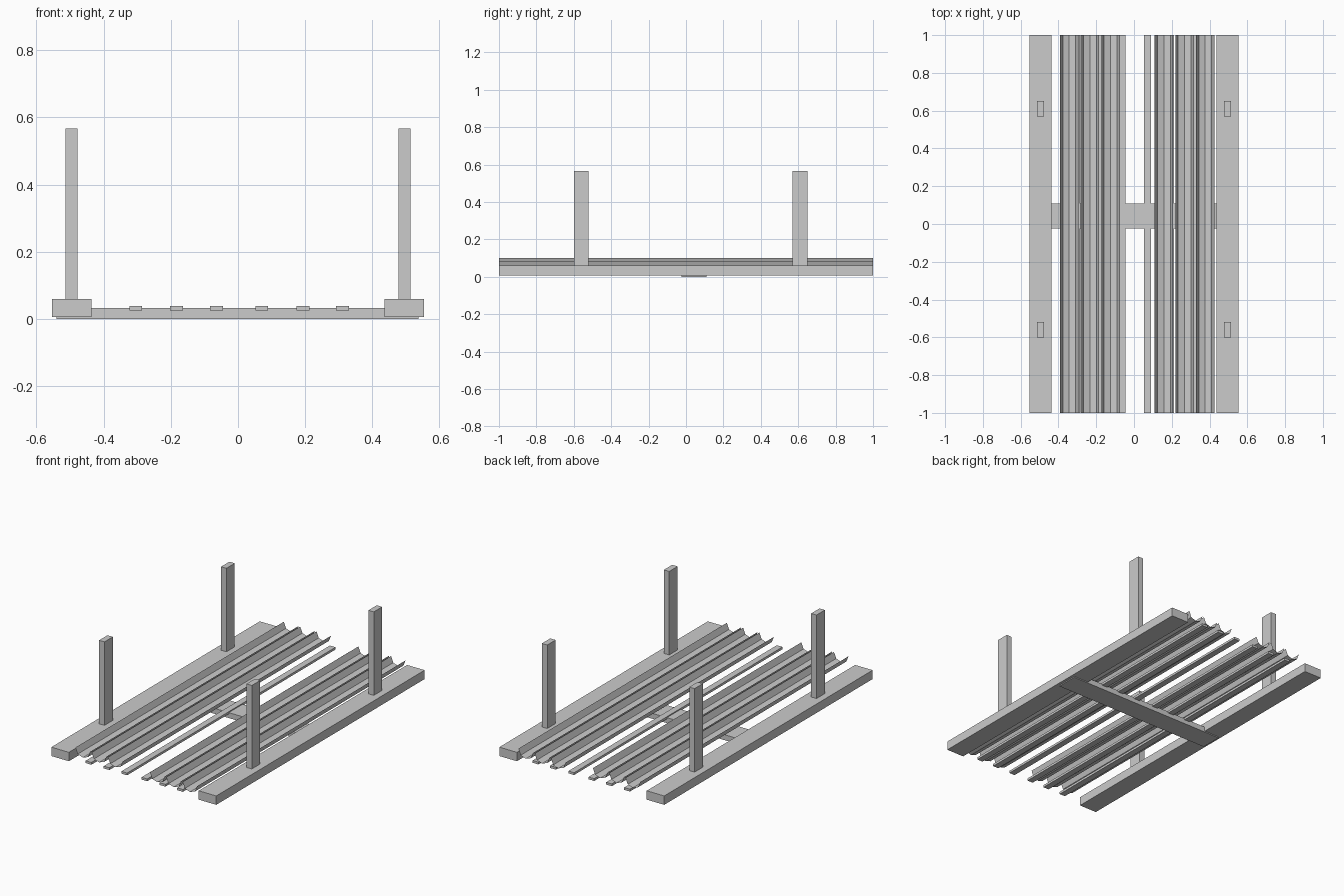
import bpy

if "Cube" in bpy.data.objects:
    bpy.data.objects.remove(bpy.data.objects["Cube"])


def make_object(name, verts, faces):
    mesh = bpy.data.meshes.new(name)
    mesh.from_pydata(verts, [], faces)
    mesh.update()
    obj = bpy.data.objects.new(name, mesh)
    bpy.context.collection.objects.link(obj)
    return obj


def box(name, x0, x1, y0, y1, z0, z1):
    verts = [(x, y, z) for x in (x0, x1) for y in (y0, y1) for z in (z0, z1)]
    faces = [(0, 1, 3, 2), (4, 6, 7, 5), (0, 4, 5, 1),
             (2, 3, 7, 6), (0, 2, 6, 4), (1, 5, 7, 3)]
    return make_object(name, verts, faces)


def trough(name, cx, z):
    # thin open sheet folded along its length
    profile = [(-0.049, 0.048), (-0.034, 0.012), (0, 0), (0.034, 0.012), (0.049, 0.048)]
    verts = [(cx + px, y, z + pz) for y in (-1, 1) for px, pz in profile]
    n = len(profile)
    faces = [(i, i + 1, n + i + 1, n + i) for i in range(n - 1)]
    return make_object(name, verts, faces)


# Side rails and their upright posts
for side, s in (("left", -1), ("right", 1)):
    xa, xb = sorted((s * 0.436, s * 0.554))
    box(f"{side}_rail", xa, xb, -1, 1, 0.006, 0.06)
    xa, xb = sorted((s * 0.477, s * 0.513))
    for end, y in (("front", -0.56), ("back", 0.61)):
        box(f"{side}_{end}_post", xa, xb, y - 0.04, y + 0.04, 0.06, 0.567)

# Cross beam joining the rails
box("cross_beam", -0.54, 0.537, -0.024, 0.109, 0, 0.033)

# Lengthwise slats
for i, x in enumerate((-0.304, -0.183, -0.064, 0.071, 0.193, 0.311)):
    box(f"slat_{i + 1}", x - 0.019, x + 0.019, -1, 1, 0.025, 0.039)

# Folded sheet troughs, the right set lower
for side, x0, z in (("left", -0.343, 0.053), ("right", 0.158, 0.037)):
    for i in range(3):
        trough(f"{side}_trough_{i + 1}", x0 + i * 0.1095, z)
